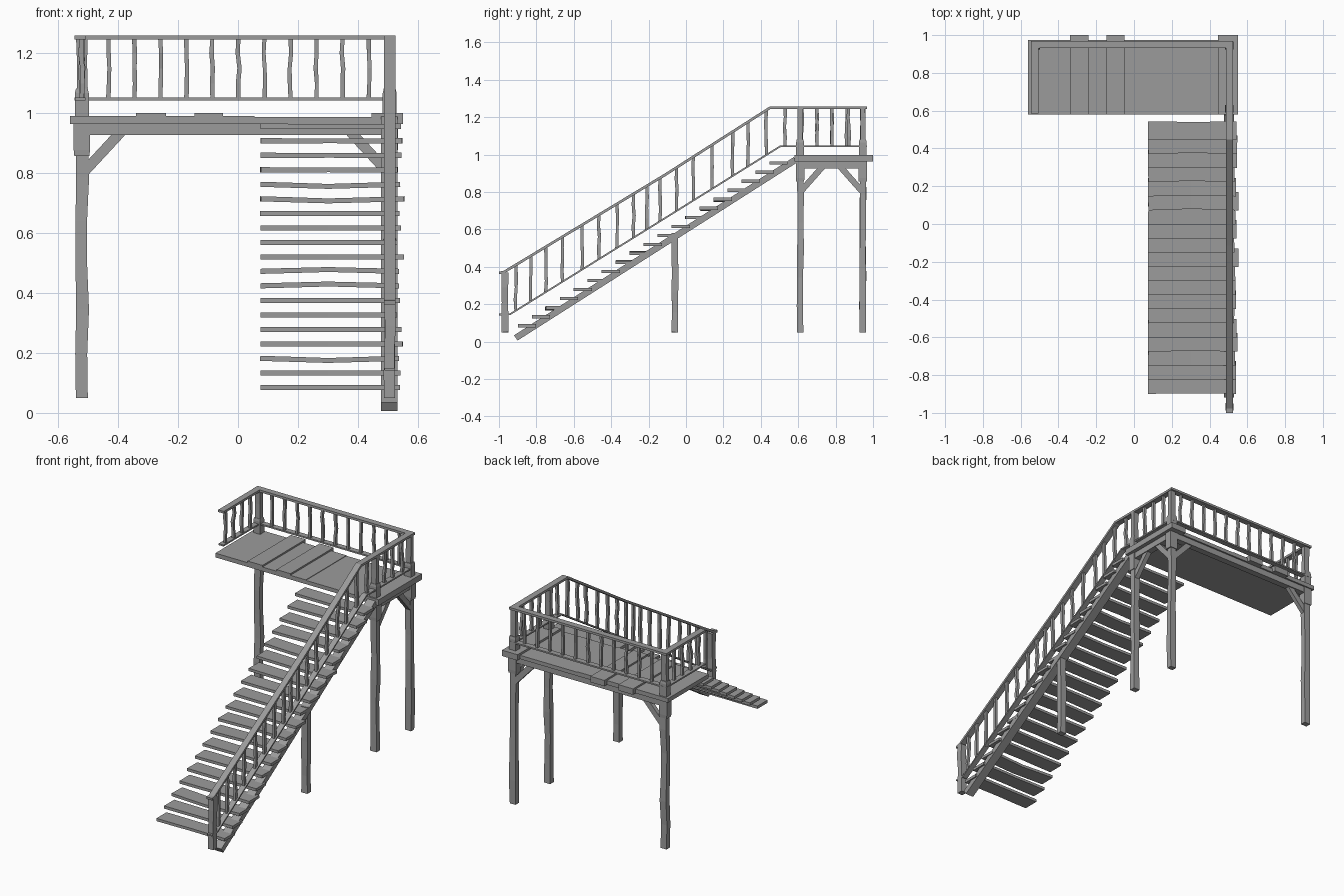
import bpy, bmesh, random
from mathutils import Vector

random.seed(4)
if "Cube" in bpy.data.objects:
    bpy.data.objects.remove(bpy.data.objects["Cube"], do_unlink=True)

grey = bpy.data.materials.new("weathered grey wood")
grey.use_nodes = True
COLOUR = (0.33, 0.33, 0.33, 1)
grey.diffuse_color = COLOUR
grey.node_tree.nodes["Principled BSDF"].inputs["Base Color"].default_value = COLOUR


def timber(name, path, w, h, scales=None):
    """Rectangular beam swept along a path; w is the x (or y) width, h the other."""
    pts = [Vector(p) for p in path]
    scales = scales or [1] * len(pts)
    bm = bmesh.new()
    rings = []
    for i, p in enumerate(pts):
        a = (p - pts[i - 1]).normalized() if i else None
        b = (pts[i + 1] - p).normalized() if i < len(pts) - 1 else None
        d = ((a or b) + (b or a)).normalized()
        side = Vector((0, 1, 0)) if abs(d.x) > 0.5 and abs(d.y) < 0.5 else Vector((1, 0, 0))
        side = (side - d * side.dot(d)).normalized()
        up = d.cross(side)
        miter = 1 / max(0.5, d.dot(b or a))
        rings.append([bm.verts.new(p + (side * sx * w / 2 + up * sy * h / 2 * miter) * scales[i])
                      for sx, sy in ((-1, -1), (1, -1), (1, 1), (-1, 1))])
    for r, q in zip(rings, rings[1:]):
        for k in range(4):
            bm.faces.new((r[k], r[(k + 1) % 4], q[(k + 1) % 4], q[k]))
    bm.faces.new(rings[0][::-1])
    bm.faces.new(rings[-1])
    bmesh.ops.recalc_face_normals(bm, faces=bm.faces[:])
    mesh = bpy.data.meshes.new(name)
    bm.to_mesh(mesh)
    bm.free()
    mesh.materials.append(grey)
    obj = bpy.data.objects.new(name, mesh)
    bpy.context.collection.objects.link(obj)
    return obj


def box(name, x0, x1, y0, y1, z0, z1):
    x, y = (x0 + x1) / 2, (y0 + y1) / 2
    return timber(name, [(x, y, z0), (x, y, z1)], x1 - x0, y1 - y0)


def upright(name, x, y, z0, z1, w, h, wobble, n=4):
    """Vertical timber with a slightly crooked, hand-cut outline."""
    path, scales = [], []
    for i in range(n + 1):
        k = wobble if 0 < i < n else 0
        path.append((x + random.uniform(-k, k), y + random.uniform(-k, k),
                     z0 + (z1 - z0) * i / n))
        scales.append(random.uniform(0.9, 1.08))
    return timber(name, path, w, h, scales)


def height(profile, y):
    """Height of a rail profile at a given y."""
    for (ya, za), (yb, zb) in zip(profile, profile[1:]):
        if ya <= y <= yb:
            return za + (zb - za) * (y - ya) / (yb - ya)
    return profile[-1][1]


RX, LX, BACK, FRONT = 0.505, -0.52, 0.945, 0.61

# Deck planks, a few of them thicker and longer at the back
for x0, x1, y1, z1 in [(-0.56, -0.34, 0.975, 0.988), (-0.34, -0.24, 1.0, 0.998),
                       (-0.24, -0.145, 0.975, 0.988), (-0.145, -0.05, 1.0, 0.998),
                       (-0.05, 0.055, 0.975, 0.988), (0.055, 0.445, 0.975, 0.985),
                       (0.445, 0.55, 1.0, 0.998)]:
    box("deck_plank", x0, x1, 0.58, y1, 0.962, z1)

# Beams under the deck
box("back_beam", -0.53, 0.52, BACK - 0.02, BACK + 0.02, 0.925, 0.962)
box("side_beam", RX - 0.02, RX + 0.02, 0.6, 0.96, 0.925, 0.962)

# Posts with collars below and above the deck
for x, y in [(LX, BACK), (RX, BACK), (RX, FRONT)]:
    upright("deck_post", x, y, 0.05, 0.93, 0.041, 0.034, 0.003, 6)
    timber("lower_collar", [(x, y, 0.855), (x, y, 0.875), (x, y, 0.965)], 0.054, 0.046,
           [0.93, 1, 1])
    timber("upper_collar", [(x, y, 0.985), (x, y, 1.065), (x, y, 1.08)], 0.046, 0.042,
           [1, 1, 0.85])
    upright("rail_post", x, y, 1.0, 1.25, 0.036, 0.028, 0.002, 3)

# Diagonal braces
for x, s in [(LX, 1), (RX, -1)]:
    timber("back_brace", [(x + s * 0.005, BACK, 0.80), (x + s * 0.13, BACK, 0.935)], 0.026, 0.034)
for y, s in [(FRONT, 1), (BACK, -1)]:
    timber("side_brace", [(RX, y + s * 0.005, 0.805), (RX, y + s * 0.12, 0.935)], 0.03, 0.032)

# Stair stringer and treads
timber("stair_stringer", [(0.503, -0.91, 0.02), (0.503, 0.585, 0.972)], 0.055, 0.034)
STEPS = 19
for i in range(STEPS):
    y = -0.85 + 0.0747 * i
    z = 0.085 + 0.0483 * i
    end = random.uniform(0.53, 0.555)
    bow = random.choice([-0.007, 0, 0, 0.006])
    shift = random.uniform(-0.006, 0.006)
    timber("stair_tread", [(0.075, y, z), (0.19, y + shift / 2, z + bow / 2),
                           (0.3, y + shift, z + bow), (end, y, z)], 0.098, 0.017,
           [1, 0.99, 0.96, 1])

# Stair supports
upright("stair_support", RX, -0.06, 0.05, 0.58, 0.04, 0.034, 0.003, 5)
upright("stair_newel", RX, -0.967, 0.05, 0.37, 0.036, 0.036, 0.003, 4)

# Right-hand rails: down the stairs and level along the deck
top = [(-1.0, 0.368), (-0.975, 0.371), (-0.11, 0.893), (0.449, 1.25), (0.965, 1.25)]
low = [(-1.0, 0.145), (-0.94, 0.147), (-0.14, 0.643), (0.505, 1.045), (0.955, 1.045)]
timber("stair_handrail", [(RX, y, z) for y, z in top], 0.038, 0.014)
timber("stair_lower_rail", [(RX, y, z) for y, z in low], 0.034, 0.009)
stair_ys = [-0.91, -0.83, -0.75, -0.66, -0.555, -0.465, -0.37, -0.28, -0.21, -0.14,
            -0.05, 0.04, 0.14, 0.25, 0.33, 0.43, 0.53]
for y in stair_ys + [0.7, 0.78, 0.87]:
    upright("side_baluster", RX, y, height(low, y), height(top, y), 0.016, 0.017, 0.004)

# Rails along the back and the open left end
for name, z, w, h in [("handrail", 1.25, 0.038, 0.014), ("lower_rail", 1.045, 0.034, 0.009)]:
    timber("back_" + name, [(-0.545, BACK + 0.005, z), (0.525, BACK + 0.005, z)], w, h)
    timber("left_" + name, [(LX - 0.005, 0.585, z), (LX - 0.005, 0.965, z)], w, h)
for i in range(11):
    upright("back_baluster", -0.432 + 0.0867 * i, BACK, 1.045, 1.25, 0.014, 0.016, 0.004)
for i in range(4):
    upright("left_baluster", LX, 0.62 + 0.08 * i, 1.045, 1.25, 0.016, 0.016, 0.004)
